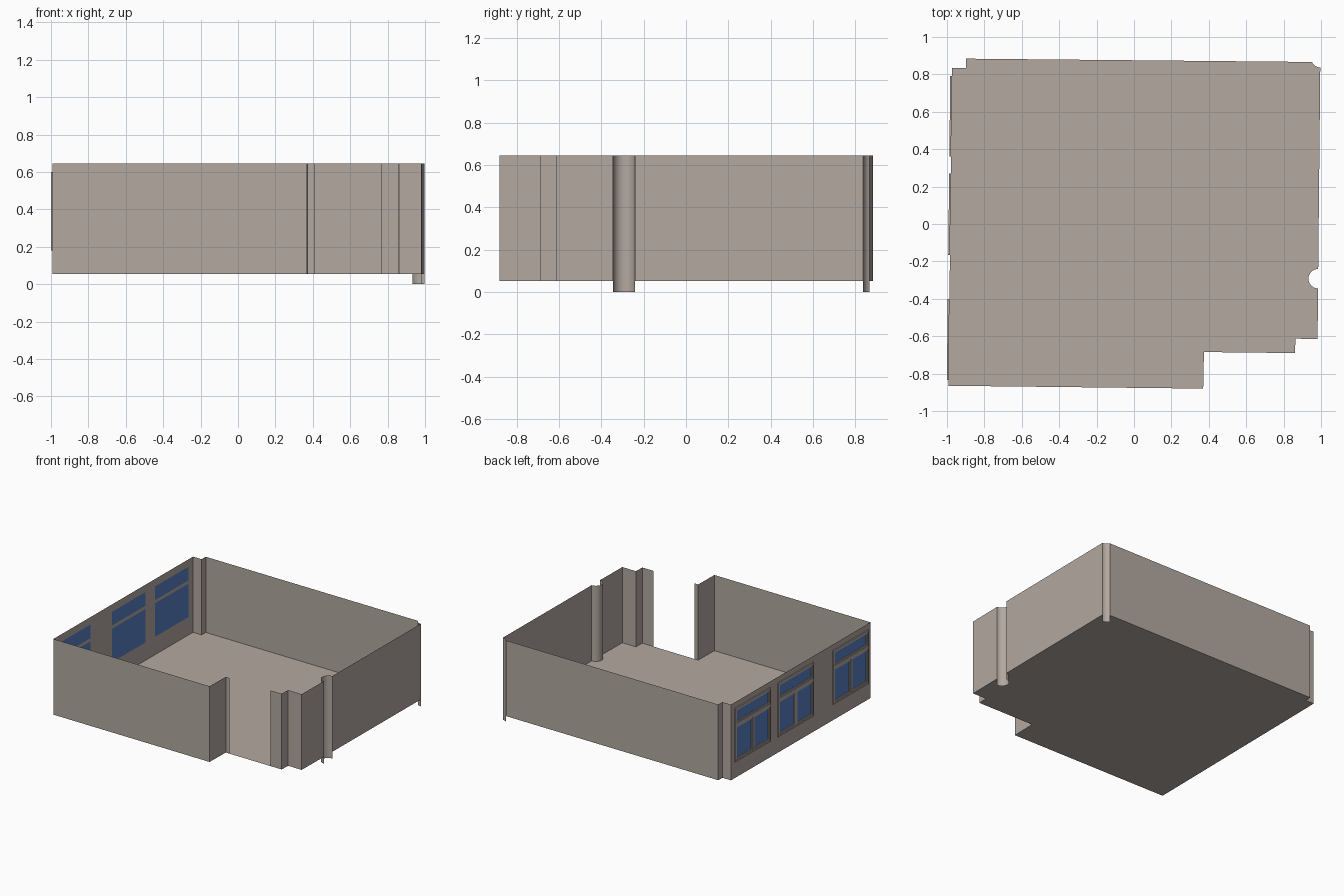
import bpy, bmesh, math
from mathutils import Vector

if "Cube" in bpy.data.objects:
    bpy.data.objects.remove(bpy.data.objects["Cube"])

FLOOR, TOP = 0.053, 0.645


def material(name, col):
    m = bpy.data.materials.new(name)
    m.diffuse_color = (*col, 1)
    m.use_nodes = True
    m.node_tree.nodes["Principled BSDF"].inputs["Base Color"].default_value = m.diffuse_color
    return m


PLASTER = material("warm_grey_plaster", (0.45, 0.393, 0.352))
GLASS = material("blue_glass", (0.10, 0.21, 0.55))


def finish(name, bm, mat, smooth=False):
    me = bpy.data.meshes.new(name)
    bm.to_mesh(me)
    bm.free()
    me.materials.append(mat)
    ob = bpy.data.objects.new(name, me)
    bpy.context.collection.objects.link(ob)
    if smooth:
        bpy.ops.object.select_all(action='DESELECT')
        ob.select_set(True)
        bpy.context.view_layer.objects.active = ob
        bpy.ops.object.shade_smooth_by_angle(angle=math.radians(40))
    return ob


def strip(name, pts, z0, z1, smooth=False):
    """Upright sheet along a plan path (counter-clockwise, so it faces outwards)."""
    bm = bmesh.new()
    lo = [bm.verts.new((x, y, z0)) for x, y in pts]
    hi = [bm.verts.new((x, y, z1)) for x, y in pts]
    for i in range(len(pts) - 1):
        bm.faces.new((lo[i], lo[i + 1], hi[i + 1], hi[i]))
    return finish(name, bm, PLASTER, smooth)


def arc(cx, cy, r, a0, a1, n=16):
    return [(cx + r * math.cos(math.radians(a0 + (a1 - a0) * i / n)),
             cy + r * math.sin(math.radians(a0 + (a1 - a0) * i / n))) for i in range(n + 1)]


# Plan of the room, counter-clockwise from the front left corner
side_column = arc(0.985, -0.2925, 0.052, 270, 90)
corner_column = arc(0.996, 0.885, 0.048, 270, 203)
front = [(-0.992, -0.865), (0.370, -0.880), (0.374, -0.685), (0.408, -0.685)]
entry = [(0.765, -0.689), (0.861, -0.690), (0.863, -0.613), (0.981, -0.615), side_column[0]]
right = [side_column[-1], corner_column[0]]
back = [corner_column[-1], (-0.898, 0.884), (-0.899, 0.834), (-0.973, 0.834)]

strip("front_wall", front, FLOOR, TOP)
strip("entry_wall", entry, FLOOR, TOP)
strip("right_wall", right, FLOOR, TOP)
strip("back_wall", back, FLOOR, TOP)
strip("side_column", side_column, 0, TOP, True)
strip("corner_column", corner_column, 0, TOP, True)

# Floor sheet
bm = bmesh.new()
plan = front + entry[:-1] + side_column + corner_column + back
bm.faces.new([bm.verts.new((x, y, FLOOR)) for x, y in plan])
finish("floor", bm, PLASTER)

# Left wall, slightly slanted: p(y, z, d) is a point d outside of it
A, B = Vector(back[-1]), Vector(front[0])


def p(y, z, d=0.0):
    t = (y - A.y) / (B.y - A.y)
    return (A.x + (B.x - A.x) * t - d, y, z)


windows = [(0.36, 0.79), (-0.165, 0.27), (-0.835, -0.40)]
Z0, Z1, T0, T1, RIM = 0.18, 0.60, 0.455, 0.48, 0.013
panes = [(a + RIM, b - RIM, z0, z1) for a, b in windows
         for z0, z1 in ((Z0 + RIM, T0), (T1, Z1 - RIM))]


def in_pane(y, z):
    return any(a < y < b and c < z < d for a, b, c, d in panes)


# Wall and glass are cells of the same grid
ys = sorted({A.y, B.y} | {v for q in panes for v in q[:2]})
zs = sorted({FLOOR, TOP} | {v for q in panes for v in q[2:]})
for name, mat, want in (("left_wall", PLASTER, False), ("window_glass", GLASS, True)):
    bm = bmesh.new()
    for y0, y1 in zip(ys, ys[1:]):
        for z0, z1 in zip(zs, zs[1:]):
            if in_pane((y0 + y1) / 2, (z0 + z1) / 2) == want:
                bm.faces.new([bm.verts.new(p(*c)) for c in
                              ((y1, z0), (y0, z0), (y0, z1), (y1, z1))])
    bmesh.ops.remove_doubles(bm, verts=bm.verts, dist=1e-5)
    finish(name, bm, mat)


def bar(bm, y0, y1, z0, z1, d):
    """Box standing d proud of the left wall."""
    v = [[bm.verts.new(p(y, z, k)) for y, z in ((y1, z0), (y0, z0), (y0, z1), (y1, z1))]
         for k in (0, d)]
    bm.faces.new(v[1])
    for i in range(4):
        j = (i + 1) % 4
        bm.faces.new((v[0][i], v[0][j], v[1][j], v[1][i]))


def ring(bm, y0, y1, z0, z1, w, d):
    bar(bm, y0, y1, z0, z0 + w, d)
    bar(bm, y0, y1, z1 - w, z1, d)
    bar(bm, y0, y0 + w, z0 + w, z1 - w, d)
    bar(bm, y1 - w, y1, z0 + w, z1 - w, d)


# Window frames: outer rim, transom, mullion and a thinner sash round each pane
for i, (a, b) in enumerate(windows):
    bm = bmesh.new()
    m = (a + b) / 2
    ring(bm, a, b, Z0, Z1, RIM, 0.009)
    bar(bm, a + RIM, b - RIM, T0, T1, 0.009)
    bar(bm, m - 0.006, m + 0.006, Z0 + RIM, T0, 0.009)
    ring(bm, a + RIM, b - RIM, T1, Z1 - RIM, 0.012, 0.005)
    ring(bm, a + RIM, m - 0.006, Z0 + RIM, T0, 0.012, 0.005)
    ring(bm, m + 0.006, b - RIM, Z0 + RIM, T0, 0.012, 0.005)
    finish(f"window_frame_{i + 1}", bm, PLASTER)
